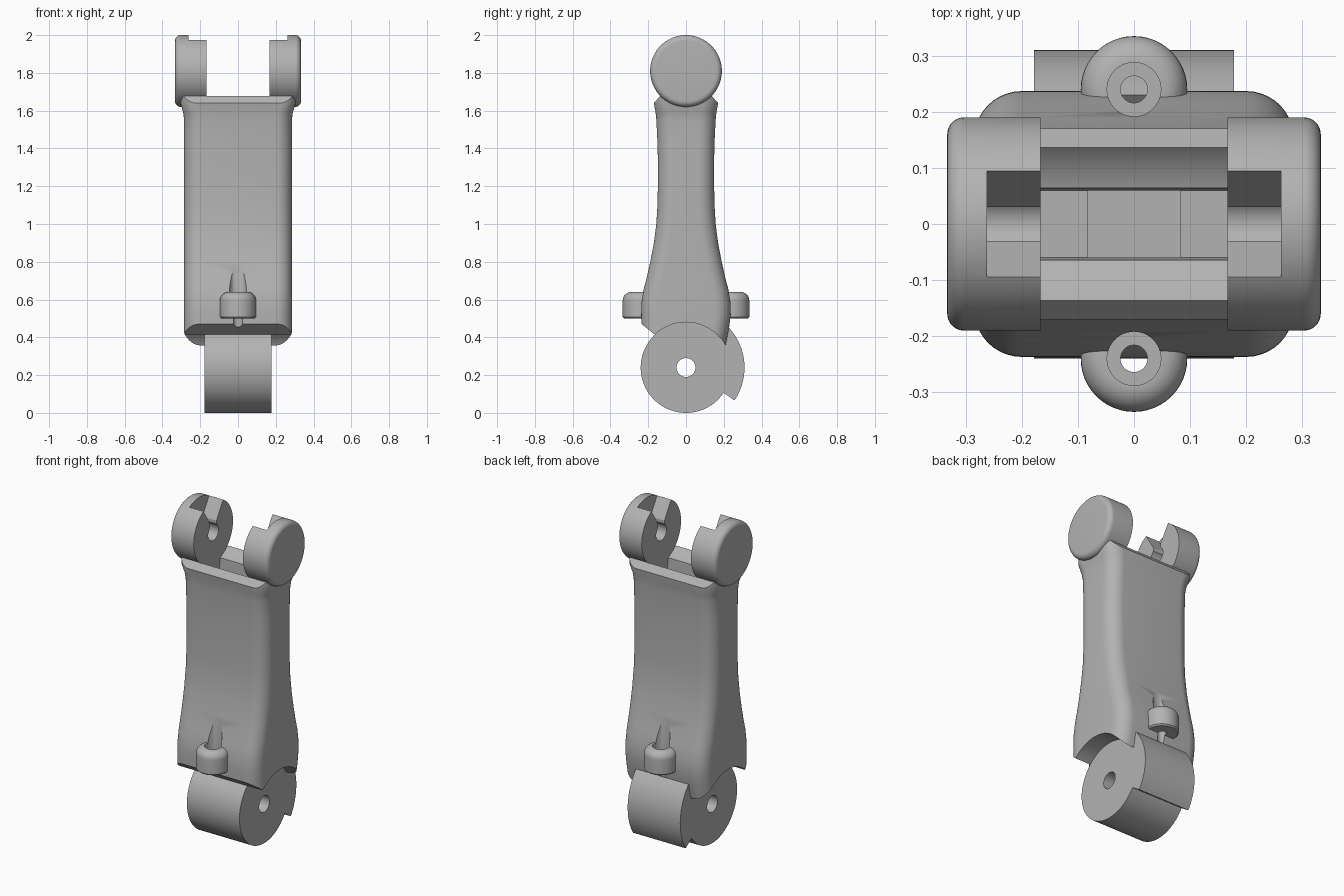
import bpy, bmesh
from math import sin, cos, pi, radians

if "Cube" in bpy.data.objects:
    bpy.data.objects.remove(bpy.data.objects["Cube"])

grey = bpy.data.materials.new("plain grey")
grey.use_nodes = True
GREY = (0.45, 0.45, 0.45, 1)
grey.diffuse_color = GREY
grey.node_tree.nodes["Principled BSDF"].inputs["Base Color"].default_value = GREY

HINGE_Z, HINGE_R = 0.24, 0.24
LUG_Z, LUG_R = 1.81, 0.19
GAP = 0.167          # half the space between the lugs


def loft(name, rings):
    """Skin a list of equal-length closed rings and cap both ends."""
    bm = bmesh.new()
    rows = [[bm.verts.new(p) for p in ring] for ring in rings]
    n = len(rows[0])
    for a, b in zip(rows, rows[1:]):
        for i in range(n):
            j = (i + 1) % n
            bm.faces.new((a[i], a[j], b[j], b[i]))
    bm.faces.new(rows[0])
    bm.faces.new(rows[-1])
    bmesh.ops.recalc_face_normals(bm, faces=bm.faces)
    mesh = bpy.data.meshes.new(name)
    bm.to_mesh(mesh)
    bm.free()
    mesh.materials.append(grey)
    obj = bpy.data.objects.new(name, mesh)
    bpy.context.collection.objects.link(obj)
    return obj


def prism(name, outline, x0, x1):
    """Extrude a (y, z) outline along x."""
    return loft(name, [[(x, y, z) for y, z in outline] for x in (x0, x1)])


def arc(r, start, end, steps, cy=0, cz=0):
    angles = [radians(start + (end - start) * i / steps) for i in range(steps + 1)]
    return [(cy + r * cos(a), cz + r * sin(a)) for a in angles]


def disc(r, cz):
    return arc(r, 0, 360, 72, cz=cz)[:-1]


def upright(name, profile, y, n=48):
    """Turn an (r, z) profile round a vertical axis."""
    return loft(name, [[(r * cos(2 * pi * i / n), y + r * sin(2 * pi * i / n), z)
                        for i in range(n)] for r, z in profile])


def cut(obj, cutters):
    for c in cutters:
        mod = obj.modifiers.new("cut", 'BOOLEAN')
        mod.operation, mod.solver, mod.object = 'DIFFERENCE', 'EXACT', c
        c.hide_render = True
    bpy.context.view_layer.update()
    graph = bpy.context.evaluated_depsgraph_get()
    mesh = bpy.data.meshes.new_from_object(obj.evaluated_get(graph))
    obj.modifiers.clear()
    obj.data = mesh


# Body: rounded rectangles stacked along z as (z, front depth, back depth, half width)
def section(z, front, back, half, r=0.085):
    ring = []
    for sx, sy, start in ((1, 1, 0), (-1, 1, 90), (-1, -1, 180), (1, -1, 270)):
        depth = back if sy > 0 else front
        ring += [(x, y, z) for x, y in
                 arc(r, start, start + 90, 10, sx * (half - r), sy * (depth - r))]
    return ring


W = 0.285
body_rows = [(0.30, 0.235, 0.19, W), (0.36, 0.235, 0.21, W), (0.45, 0.236, 0.228, W)]
body_rows += [(z, d, d, W) for z, d in (
    (0.52, 0.237), (0.58, 0.236), (0.65, 0.225), (0.72, 0.207), (0.8, 0.189),
    (0.9, 0.170), (1.0, 0.157), (1.1, 0.151), (1.2, 0.149), (1.35, 0.149),
    (1.45, 0.152), (1.55, 0.157))]
body_rows += [(1.59, 0.161, 0.161, 0.29), (1.64, 0.17, 0.17, 0.305), (1.70, 0.17, 0.17, 0.305)]
body = loft("body", [section(*row) for row in body_rows])

# Guide bosses on front and back
boss_profile = [(0.087, 0.50), (0.095, 0.508)] + arc(0.045, 0, 90, 8, 0.05, 0.595)
bosses = [upright(name, boss_profile, y)
          for name, y in (("front_guide", -0.24), ("back_guide", 0.24))]

# Cutters: stepped guide bores, hinge and lug clearances, pocket, chamfers
bores = []
for y in (-0.24, 0.24):
    bores.append(upright("bore_cutter",
                         [(0.024, 0.3), (0.024, 0.54), (0.048, 0.54), (0.048, 1.0)], y))
cutters = [
    prism("hinge_clearance", disc(HINGE_R, HINGE_Z), -0.5, 0.5),
    prism("lug_clearance", disc(LUG_R, LUG_Z), -GAP, GAP),
    prism("pocket_cutter", [(-0.07, 1.75), (0.07, 1.75), (0.06, 1.55), (-0.06, 1.55)], -GAP, GAP),
    prism("recess_cutter", [(-0.06, 1.6), (0.06, 1.6), (0.06, 1.53), (-0.06, 1.53)], -0.083, 0.083),
    prism("bottom_chamfer", [(-0.5, 0.68), (-0.235, 0.47), (-0.15, 0.402),
                             (0, 0.25), (-0.5, 0.2)], -0.5, 0.5),
]
for s in (-1, 1):
    cutters.append(prism("top_chamfer", [(s * 0.205, 1.60), (s * 0.10, 1.72),
                                         (s * 0.30, 1.80)], -0.5, 0.5))
cut(body, bores + cutters)
for boss, bore in zip(bosses, bores):
    cut(boss, [bore])

# Lower hinge barrel with its wider stop sector and pin hole
outline = arc(HINGE_R, 42, 326, 60, cz=HINGE_Z) + arc(0.31, -34, 42, 20, cz=HINGE_Z)
hinge = prism("hinge_barrel", outline, -0.178, 0.178)
pin = prism("pin_cutter", disc(0.05, HINGE_Z), -0.5, 0.5)
cut(hinge, [pin])

# Upper lugs: rounded discs with a keyhole notch on the inner side
key = arc(0.05, 127, 413, 32, cz=LUG_Z) + [
    (0.03, 1.87), (0.095, 1.975), (0.095, 2.1),
    (-0.095, 2.1), (-0.095, 1.975), (-0.03, 1.87)]
lug_profile = [(LUG_R, GAP)] + arc(0.03, 0, 90, 8, LUG_R - 0.03, 0.303)
lugs, keys = [], []
for s, side in ((1, "left"), (-1, "right")):
    lug = loft(side + "_lug", [[(s * x, y, z) for y, z in disc(r, LUG_Z)]
                               for r, x in lug_profile])
    keys.append(prism("key_cutter", key, s * 0.1, s * 0.262))
    cut(lug, keys[-1:])
    lugs.append(lug)

for helper in bores + cutters + keys + [pin]:
    bpy.data.objects.remove(helper)

# Smooth shading with crisp edges
bpy.ops.object.select_all(action='DESELECT')
for obj in [body, hinge] + bosses + lugs:
    obj.select_set(True)
bpy.context.view_layer.objects.active = body
bpy.ops.object.shade_smooth_by_angle(angle=radians(30))
